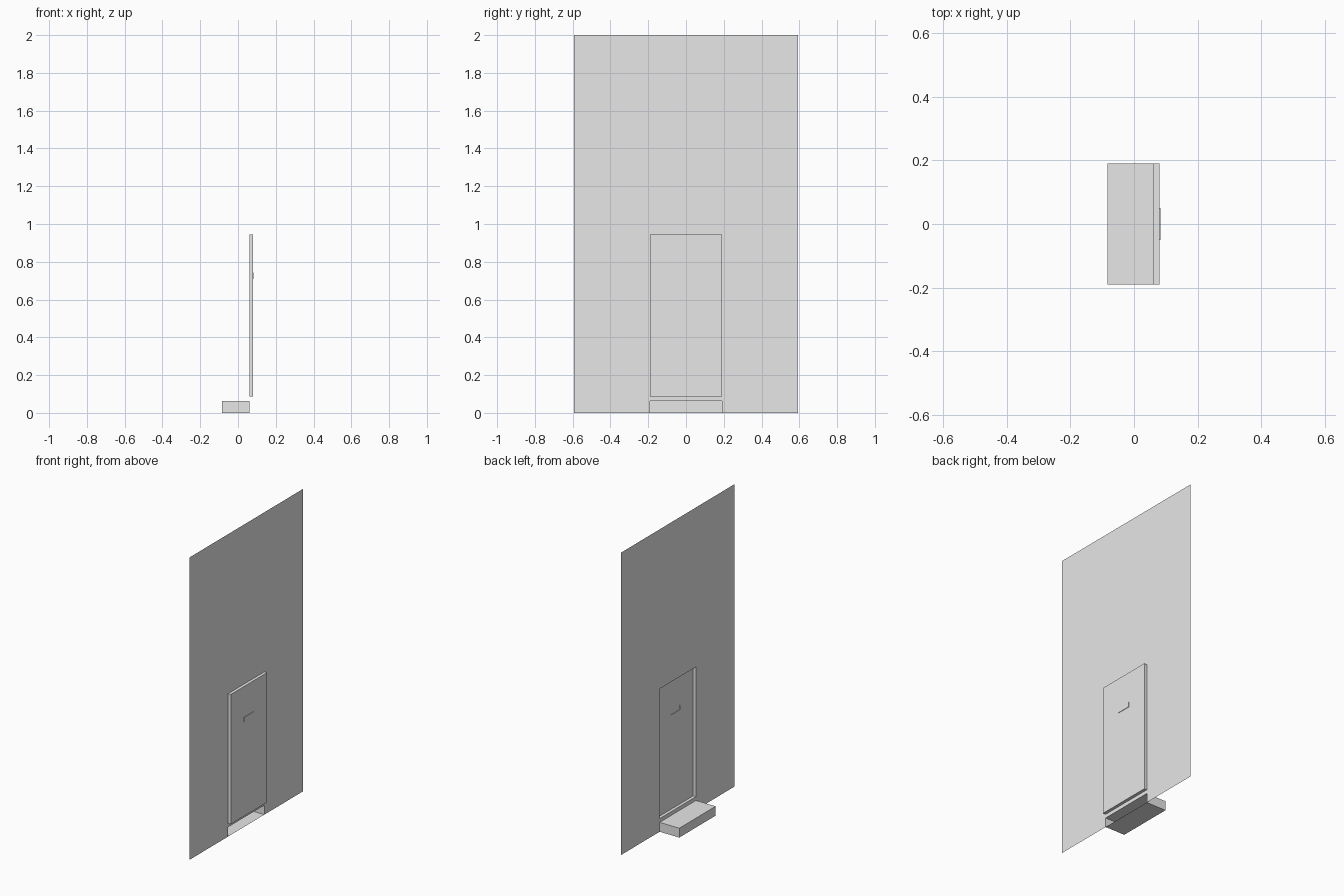
import bpy
import bmesh

cube = bpy.data.objects.get("Cube")
if cube:
    bpy.data.objects.remove(cube, do_unlink=True)

grey = bpy.data.materials.new("light_grey")
grey.use_nodes = True
grey.diffuse_color = (0.8, 0.8, 0.8, 1)
grey.node_tree.nodes["Principled BSDF"].inputs["Base Color"].default_value = (0.8, 0.8, 0.8, 1)


def panel(name, x, rect, holes=(), rim_x=None):
    """Upright sheet at x with rectangular holes; rim_x adds side walls back to that x.
    A rectangle is (y_min, y_max, z_min, z_max)."""
    ys = sorted({v for r in (rect, *holes) for v in r[:2]})
    zs = sorted({v for r in (rect, *holes) for v in r[2:]})
    bm = bmesh.new()

    def quad(corners):
        bm.faces.new([bm.verts.new(c) for c in corners])

    # Sheet cells, skipping those inside a hole
    for y0, y1 in zip(ys, ys[1:]):
        for z0, z1 in zip(zs, zs[1:]):
            if any(h[0] <= y0 and y1 <= h[1] and h[2] <= z0 and z1 <= h[3] for h in holes):
                continue
            quad([(x, y0, z0), (x, y1, z0), (x, y1, z1), (x, y0, z1)])
    # Side walls
    if rim_x is not None:
        a, b, c, d = rect
        loop = [(a, c), (b, c), (b, d), (a, d)]
        for p, q in zip(loop, loop[1:] + loop[:1]):
            quad([(x, *p), (rim_x, *p), (rim_x, *q), (x, *q)])
    bmesh.ops.remove_doubles(bm, verts=bm.verts, dist=0.0005)
    if rim_x is not None:
        bmesh.ops.recalc_face_normals(bm, faces=bm.faces)
    bmesh.ops.dissolve_limit(bm, angle_limit=0.01, verts=bm.verts, edges=bm.edges)
    mesh = bpy.data.meshes.new(name)
    bm.to_mesh(mesh)
    bm.free()
    mesh.materials.append(grey)
    obj = bpy.data.objects.new(name, mesh)
    bpy.context.collection.objects.link(obj)
    return obj


WALL_X, DOOR_X, SLOT_X, STEP_X = 0.06, 0.08, 0.083, -0.084
wall_rect = (-0.593, 0.593, 0, 2)
door_rect = (-0.19, 0.19, 0.087, 0.945)
slot_rect = (-0.05, 0.05, 0.71, 0.742)
step_rect = (-0.19, 0.19, 0, 0.062)

# Thin wall, open behind the door and the step
panel("wall", WALL_X, wall_rect, [door_rect, step_rect])
# Hollow door and its shallow letter slot
panel("door", DOOR_X, door_rect, [slot_rect], WALL_X)
panel("letter_slot", SLOT_X, slot_rect, rim_x=DOOR_X)
# Hollow step on the other side of the wall
panel("step", STEP_X, step_rect, rim_x=WALL_X)
